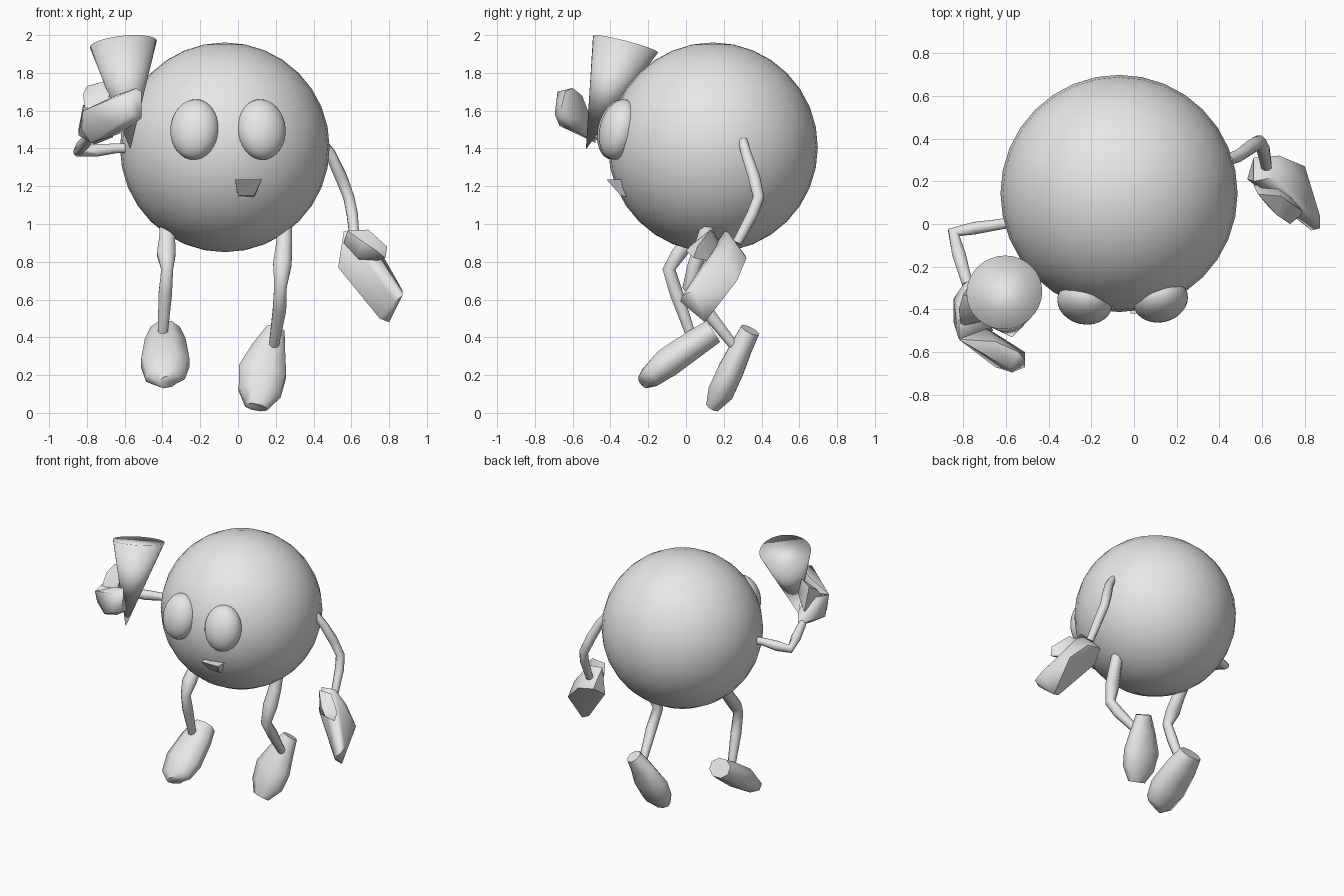
import bpy, bmesh, math
from mathutils import Vector, Matrix, Euler

if "Cube" in bpy.data.objects:
    bpy.data.objects.remove(bpy.data.objects["Cube"], do_unlink=True)

grey = bpy.data.materials.new("plain_grey")
grey.use_nodes = True
grey.diffuse_color = (.8, .8, .8, 1)
grey.node_tree.nodes["Principled BSDF"].inputs["Base Color"].default_value = (.8, .8, .8, 1)


def finish(name, bm, angle=180):
    """Turn a bmesh into a smooth shaded, coloured object."""
    bmesh.ops.recalc_face_normals(bm, faces=bm.faces)
    mesh = bpy.data.meshes.new(name)
    bm.to_mesh(mesh)
    bm.free()
    mesh.materials.append(grey)
    obj = bpy.data.objects.new(name, mesh)
    bpy.context.collection.objects.link(obj)
    bpy.ops.object.select_all(action='DESELECT')
    obj.select_set(True)
    bpy.context.view_layer.objects.active = obj
    bpy.ops.object.shade_smooth_by_angle(angle=math.radians(angle))
    return obj


def ball(name, centre, size, turn=(0, 0, 0)):
    bm = bmesh.new()
    matrix = Matrix.LocRotScale(Vector(centre), Euler(turn), Vector(size))
    bmesh.ops.create_uvsphere(bm, u_segments=32, v_segments=16, radius=1, matrix=matrix)
    return finish(name, bm)


def loft(name, stations, across=(1, 0, 0), sides=8, angle=60):
    """Skin oval rings; each station is x, y, z, half width, half depth."""
    bm = bmesh.new()
    points = [Vector(s[:3]) for s in stations]
    rings = []
    for i, (point, s) in enumerate(zip(points, stations)):
        along = (points[min(i + 1, len(points) - 1)] - points[max(i - 1, 0)]).normalized()
        u = Vector(across)
        u = (u - along * u.dot(along)).normalized()
        v = along.cross(u)
        ring = []
        for k in range(sides):
            a = math.tau * (k + .5) / sides
            ring.append(bm.verts.new(point + u * s[3] * math.cos(a) * 1.06
                                     + v * s[4] * math.sin(a) * 1.06))
        rings.append(ring)
    for lower, upper in zip(rings, rings[1:]):
        for k in range(sides):
            n = (k + 1) % sides
            bm.faces.new((lower[k], lower[n], upper[n], upper[k]))
    bm.faces.new(rings[0])
    bm.faces.new(rings[-1])
    return finish(name, bm, angle)


def block(name, corners, angle=60):
    """Faceted solid wrapped around a few corners."""
    bm = bmesh.new()
    verts = [bm.verts.new(c) for c in corners]
    bmesh.ops.convex_hull(bm, input=verts)
    loose = [v for v in bm.verts if not v.link_faces]
    bmesh.ops.delete(bm, geom=loose, context='VERTS')
    return finish(name, bm, angle)


# Body and eyes
ball("body", (-.07, .143, 1.406), [.555] * 3)
ball("right_eye", (-.23, -.365, 1.5), (.13, .1, .163), (-.25, 0, -.2))
ball("left_eye", (.124, -.355, 1.5), (.13, .1, .163), (-.25, 0, .25))

# Wedge mouth
block("mouth", [(-.016, -.42, 1.235), (.127, -.42, 1.235),
                (-.016, -.32, 1.235), (.127, -.32, 1.235),
                (0, -.345, 1.15), (.085, -.345, 1.15),
                (0, -.3, 1.14), (.085, -.3, 1.14)], 30)

# Held cone, slightly skewed towards its tip
bm = bmesh.new()
tilt = Vector((-.1, .25, .96)).to_track_quat('Z', 'Y').to_matrix().to_4x4()
rim = bmesh.ops.create_circle(bm, cap_ends=True, segments=32, radius=.178,
                              matrix=Matrix.Translation((-.607, -.32, 1.952)) @ tilt)["verts"]
tip = bm.verts.new((-.57, -.53, 1.395))
for edge in list(bm.edges):
    bm.faces.new((edge.verts[0], edge.verts[1], tip))
finish("cone", bm)

# Arms
loft("left_arm", [(.44, .3, 1.44, .025, .025), (.49, .32, 1.37, .028, .028),
                  (.545, .36, 1.25, .032, .032), (.587, .385, 1.14, .03, .03),
                  (.605, .35, 1.05, .03, .03), (.62, .27, .9, .025, .025)])
loft("right_arm", [(-.56, .01, 1.4, .025, .025), (-.65, -.005, 1.4, .026, .026),
                   (-.75, -.02, 1.39, .034, .03), (-.845, -.04, 1.385, .028, .03),
                   (-.82, -.14, 1.42, .032, .032), (-.78, -.28, 1.47, .026, .026)],
     across=(0, 0, 1))

# Left mitten
block("left_hand", [(.56, .2, .96), (.66, .22, .96), (.56, .31, .84), (.68, .32, .82),
                    (.8, .27, .7), (.53, .21, .77), (.64, .16, .65), (.78, .22, .81),
                    (.87, -.02, .62), (.87, .04, .65), (.8, .1, .48), (.75, .09, .5),
                    (.83, -.03, .59)])
block("left_thumb", [(.58, .14, .965), (.69, .13, .97), (.79, .06, .88), (.78, .04, .82),
                     (.73, 0, .86), (.67, .04, .9), (.63, .08, .82), (.66, .2, .8),
                     (.72, .14, .8), (.56, .18, .9)])

# Right mitten, curled around the cone
block("right_hand", [(-.845, -.35, 1.5), (-.845, -.46, 1.47), (-.82, -.54, 1.6),
                     (-.77, -.24, 1.46), (-.72, -.32, 1.44), (-.76, -.43, 1.42),
                     (-.82, -.4, 1.63), (-.7, -.45, 1.62), (-.74, -.28, 1.54),
                     (-.66, -.5, 1.46)])
block("right_fingers", [(-.82, -.54, 1.6), (-.78, -.48, 1.43), (-.83, -.5, 1.5),
                        (-.65, -.67, 1.52), (-.57, -.695, 1.58), (-.51, -.67, 1.57),
                        (-.51, -.6, 1.56), (-.51, -.64, 1.7), (-.54, -.6, 1.72),
                        (-.65, -.55, 1.68), (-.62, -.56, 1.48), (-.7, -.48, 1.5),
                        (-.58, -.68, 1.7)])
block("right_thumb", [(-.82, -.4, 1.69), (-.8, -.33, 1.73), (-.71, -.37, 1.755),
                      (-.68, -.44, 1.69), (-.81, -.48, 1.6), (-.7, -.46, 1.58),
                      (-.78, -.3, 1.55), (-.7, -.34, 1.65)])

# Legs
loft("right_leg", [(-.375, .08, 1, .04, .04), (-.375, .02, .92, .043, .04),
                   (-.38, -.04, .84, .05, .04), (-.375, -.09, .76, .032, .035),
                   (-.385, -.05, .63, .036, .036), (-.4, .03, .4, .026, .026)])
loft("left_leg", [(.245, .12, 1, .04, .04), (.245, .09, .9, .043, .04),
                  (.235, .05, .79, .05, .04), (.225, .015, .67, .034, .035),
                  (.22, .1, .55, .036, .036), (.19, .25, .36, .026, .026)])

# Feet
loft("right_foot", [(-.385, .145, .432, .08, .068), (-.385, .05, .37, .11, .075),
                    (-.385, -.1, .265, .13, .08), (-.385, -.19, .19, .105, .06),
                    (-.37, -.225, .165, .06, .038)])
loft("left_foot", [(.2, .34, .438, .05, .053), (.165, .29, .34, .09, .06),
                   (.13, .235, .22, .13, .07), (.115, .185, .11, .115, .07),
                   (.095, .14, .03, .06, .036)])
